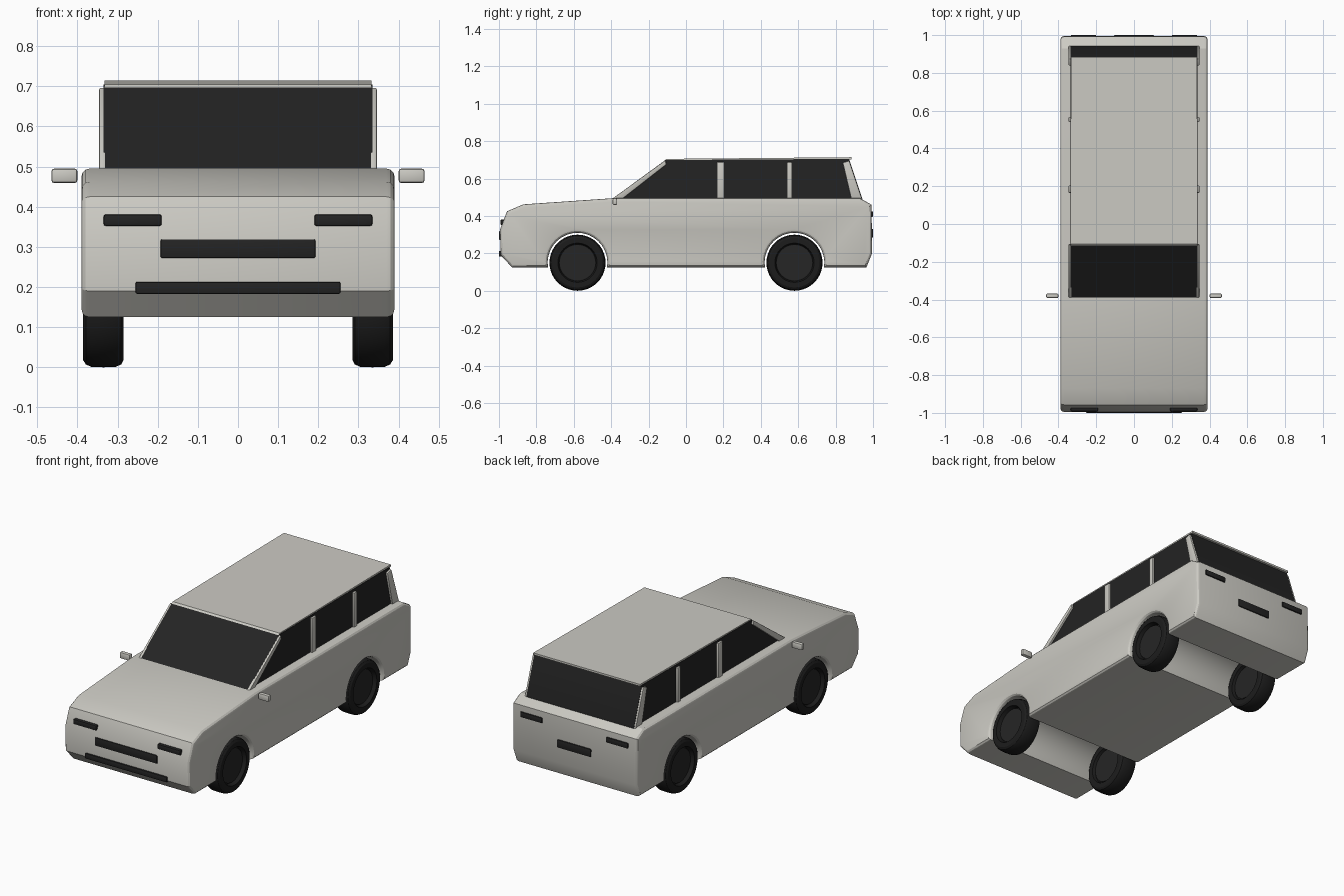
import bpy, bmesh, math
from mathutils import Vector

if "Cube" in bpy.data.objects:
    bpy.data.objects.remove(bpy.data.objects["Cube"])


def material(name, rgb):
    m = bpy.data.materials.new(name)
    m.diffuse_color = (*rgb, 1)
    m.use_nodes = True
    m.node_tree.nodes["Principled BSDF"].inputs["Base Color"].default_value = m.diffuse_color
    return m


PAINT = material("warm grey paint", (0.60, 0.59, 0.545))
GLASS = material("dark glass", (0.017, 0.017, 0.017))
TYRE = material("black rubber", (0.012, 0.012, 0.012))
HUB = material("charcoal hub", (0.019, 0.019, 0.019))


def finish(bm, name, mat, bevel=0.0, smooth=True):
    bmesh.ops.recalc_face_normals(bm, faces=bm.faces)
    if bevel:
        bmesh.ops.bevel(bm, geom=bm.edges[:], offset=bevel, segments=2,
                        profile=0.5, affect='EDGES', clamp_overlap=True)
    me = bpy.data.meshes.new(name)
    bm.to_mesh(me)
    bm.free()
    ob = bpy.data.objects.new(name, me)
    bpy.context.collection.objects.link(ob)
    me.materials.append(mat)
    if smooth:
        bpy.ops.object.select_all(action='DESELECT')
        ob.select_set(True)
        bpy.context.view_layer.objects.active = ob
        bpy.ops.object.shade_smooth_by_angle(angle=math.radians(28))
    return ob


def box(name, x, y, z, mat, bevel=0.0):
    """Box from (min, max) ranges."""
    bm = bmesh.new()
    bmesh.ops.create_cube(bm, size=1)
    for v in bm.verts:
        v.co = Vector([(r[0] + r[1]) / 2 + c * (r[1] - r[0])
                       for c, r in zip(v.co, (x, y, z))])
    return finish(bm, name, mat, bevel)


def extrude_profile(name, pts, x0, x1, mat, bevel=0.0, side_bevel=0.0):
    """Side profile of (y, z) points swept across x."""
    bm = bmesh.new()
    f = bm.faces.new([bm.verts.new((x0, y, z)) for y, z in pts])
    ext = bmesh.ops.extrude_face_region(bm, geom=[f])["geom"]
    for v in ext:
        if isinstance(v, bmesh.types.BMVert):
            v.co.x = x1
    bmesh.ops.recalc_face_normals(bm, faces=bm.faces)
    if side_bevel:
        rim = [e for e in bm.edges if abs(e.verts[0].co.x - e.verts[1].co.x) < 1e-6]
        bmesh.ops.bevel(bm, geom=rim, offset=side_bevel, segments=3,
                        profile=0.5, affect='EDGES', clamp_overlap=True)
    return finish(bm, name, mat, bevel)


# Lower body with full-width wheel arches
AXLES, ARCH_R, WHEEL_R, SILL = (-0.58, 0.58), 0.16, 0.15, 0.125


def arch(yc):
    a = math.asin((SILL - WHEEL_R) / ARCH_R)
    n = 18
    angles = [a + (math.pi - 2 * a) * i / n for i in range(n + 1)]
    return [(yc + ARCH_R * math.cos(t), WHEEL_R + ARCH_R * math.sin(t)) for t in angles]


body = [(-0.93, SILL), (-0.99, 0.19), (-0.995, 0.325), (-0.957, 0.425), (-0.87, 0.462),
        (-0.39, 0.495), (0.93, 0.495), (0.992, 0.46), (0.995, 0.20), (0.965, SILL)]
body += arch(AXLES[1]) + arch(AXLES[0])
extrude_profile("body", body, -0.39, 0.39, PAINT, side_bevel=0.02)

# Glass cabin and roof panel
extrude_profile("cabin_glass", [(-0.395, 0.48), (-0.39, 0.495), (-0.11, 0.699),
                                (0.872, 0.705), (0.943, 0.49), (0.943, 0.48)],
                -0.335, 0.335, GLASS)
extrude_profile("roof", [(-0.115, 0.697), (-0.105, 0.705), (0.885, 0.714), (0.885, 0.703)],
                -0.333, 0.333, PAINT)

# Pillars, mirrors and lamps on both sides
for side, s in (("left", -1), ("right", 1)):
    def span(a, b):
        return tuple(sorted((s * a, s * b)))

    px = span(0.328, 0.346)
    extrude_profile("front_pillar_" + side,
                    [(-0.40, 0.488), (-0.11, 0.698), (-0.105, 0.675), (-0.345, 0.488)],
                    *px, PAINT, bevel=0.004)
    box("middle_pillar_" + side, px, (0.165, 0.205), (0.48, 0.688), PAINT, 0.004)
    box("rear_door_pillar_" + side, px, (0.54, 0.567), (0.48, 0.688), PAINT, 0.004)
    extrude_profile("tail_pillar_" + side,
                    [(0.885, 0.485), (0.838, 0.685), (0.873, 0.695), (0.943, 0.485)],
                    *px, PAINT, bevel=0.004)
    box("mirror_" + side, span(0.40, 0.465), (-0.392, -0.368), (0.459, 0.495), PAINT, 0.007)
    box("headlight_" + side, span(0.19, 0.335), (-0.992, -0.965), (0.352, 0.381), GLASS, 0.006)
    box("tail_light_" + side, span(0.20, 0.335), (0.97, 1.0), (0.395, 0.425), GLASS, 0.004)

# Grille, lower intake and rear plate
box("grille", (-0.193, 0.193), (-1.0, -0.97), (0.272, 0.319), GLASS, 0.004)
box("lower_intake", (-0.255, 0.255), (-1.0, -0.96), (0.183, 0.213), GLASS, 0.004)
box("rear_plate", (-0.105, 0.105), (0.97, 1.0), (0.285, 0.33), GLASS, 0.004)


def lathe(name, profile, yc, s, mat, n=40):
    """Revolve (x, radius) points about the axle."""
    bm = bmesh.new()
    rings = []
    for x, r in profile:
        rings.append([bm.verts.new((s * x, yc + r * math.cos(2 * math.pi * i / n),
                                    WHEEL_R + r * math.sin(2 * math.pi * i / n)))
                      for i in range(n)])
    for a, b in zip(rings, rings[1:]):
        for i in range(n):
            bm.faces.new((a[i], a[(i + 1) % n], b[(i + 1) % n], b[i]))
    bm.faces.new(rings[0])
    bm.faces.new(rings[-1])
    return finish(bm, name, mat)


# Wheels: tyre with a recessed hub
for end, yc in zip(("front", "rear"), AXLES):
    for side, s in (("left", -1), ("right", 1)):
        lathe(f"{end}_tyre_{side}",
              [(0.302, 0.10), (0.285, 0.105), (0.285, 0.132), (0.291, 0.143), (0.305, 0.149),
               (0.335, 0.15), (0.365, 0.149), (0.379, 0.143), (0.386, 0.132),
               (0.386, 0.105), (0.362, 0.098)], yc, s, TYRE)
        lathe(f"{end}_hub_{side}", [(0.296, 0.094), (0.368, 0.094)], yc, s, HUB)
